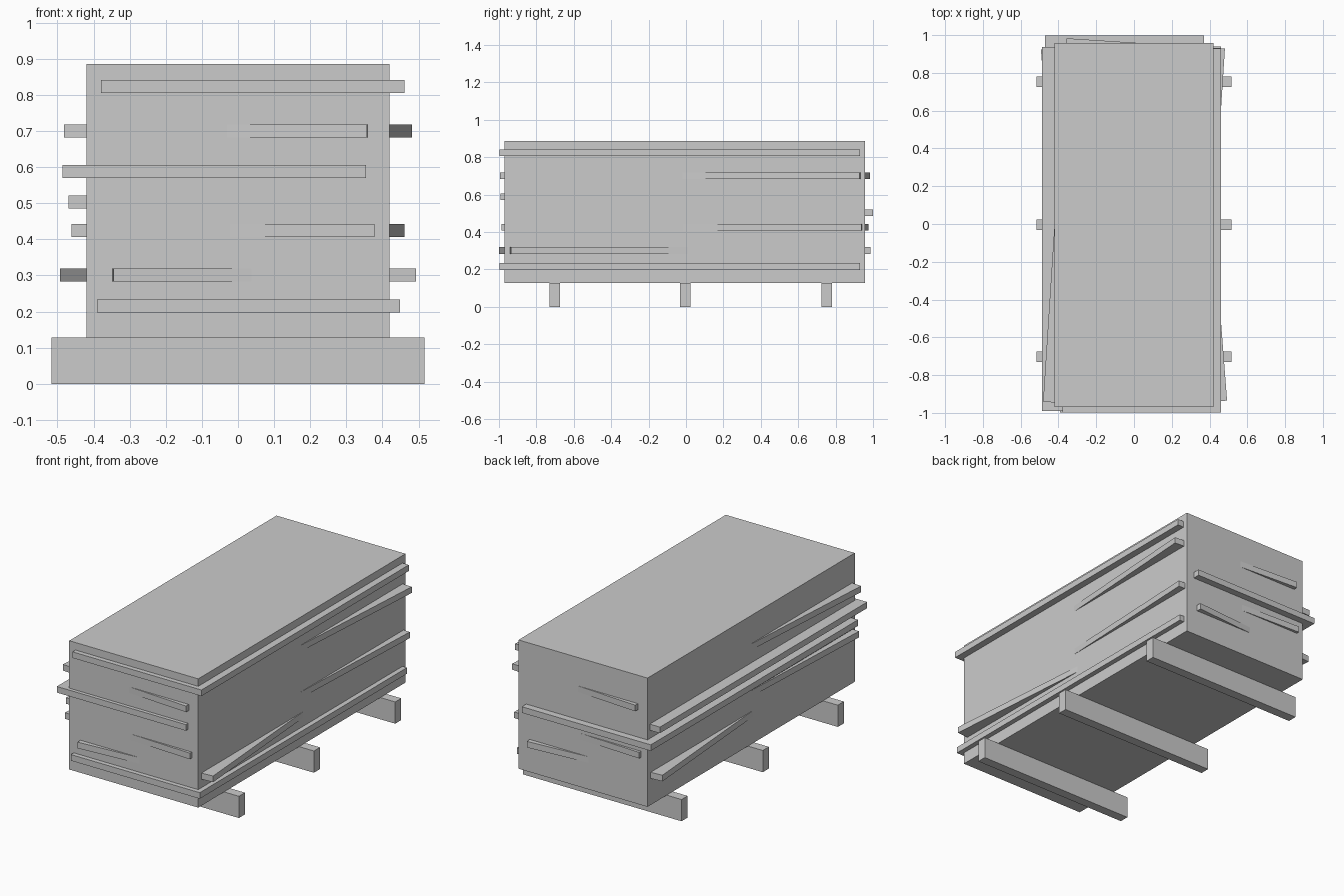
import bpy
import math

if "Cube" in bpy.data.objects:
    bpy.data.objects.remove(bpy.data.objects["Cube"])

WIDTH, LENGTH, CENTRE_Y = 0.84, 1.928, -0.006
SHEET_T = 0.036


def box(name, size, loc, turn=0.0):
    bpy.ops.mesh.primitive_cube_add(size=1, location=loc)
    ob = bpy.context.object
    ob.name = name
    ob.scale = size
    bpy.ops.object.transform_apply(location=False, rotation=False, scale=True)
    ob.rotation_euler.z = math.radians(turn)
    return ob


# Main stack of boards
box("board_stack", (WIDTH, LENGTH, 0.758), (0, CENTRE_Y, 0.506))

# Skids carrying the stack
for i, y in enumerate((-0.702, -0.004, 0.752)):
    box(f"skid_{i + 1}", (1.034, 0.056, 0.128), (0, y, 0.064))

# Shifted and twisted sheets poking out: z, x shift, y shift, turn in degrees
sheets = [
    (0.215, 0.029, -0.027, 0),
    (0.301, 0.0, 0.0, 4.4),
    (0.425, 0.0, 0.0, -2.5),
    (0.503, -0.050, 0.041, 0),
    (0.588, -0.066, -0.021, 0),
    (0.700, 0.0, 0.0, -3.7),
    (0.823, 0.041, -0.028, 0),
]
for i, (z, dx, dy, turn) in enumerate(sheets):
    box(f"loose_sheet_{i + 1}", (WIDTH, LENGTH, SHEET_T),
        (dx, CENTRE_Y + dy, z), turn)
